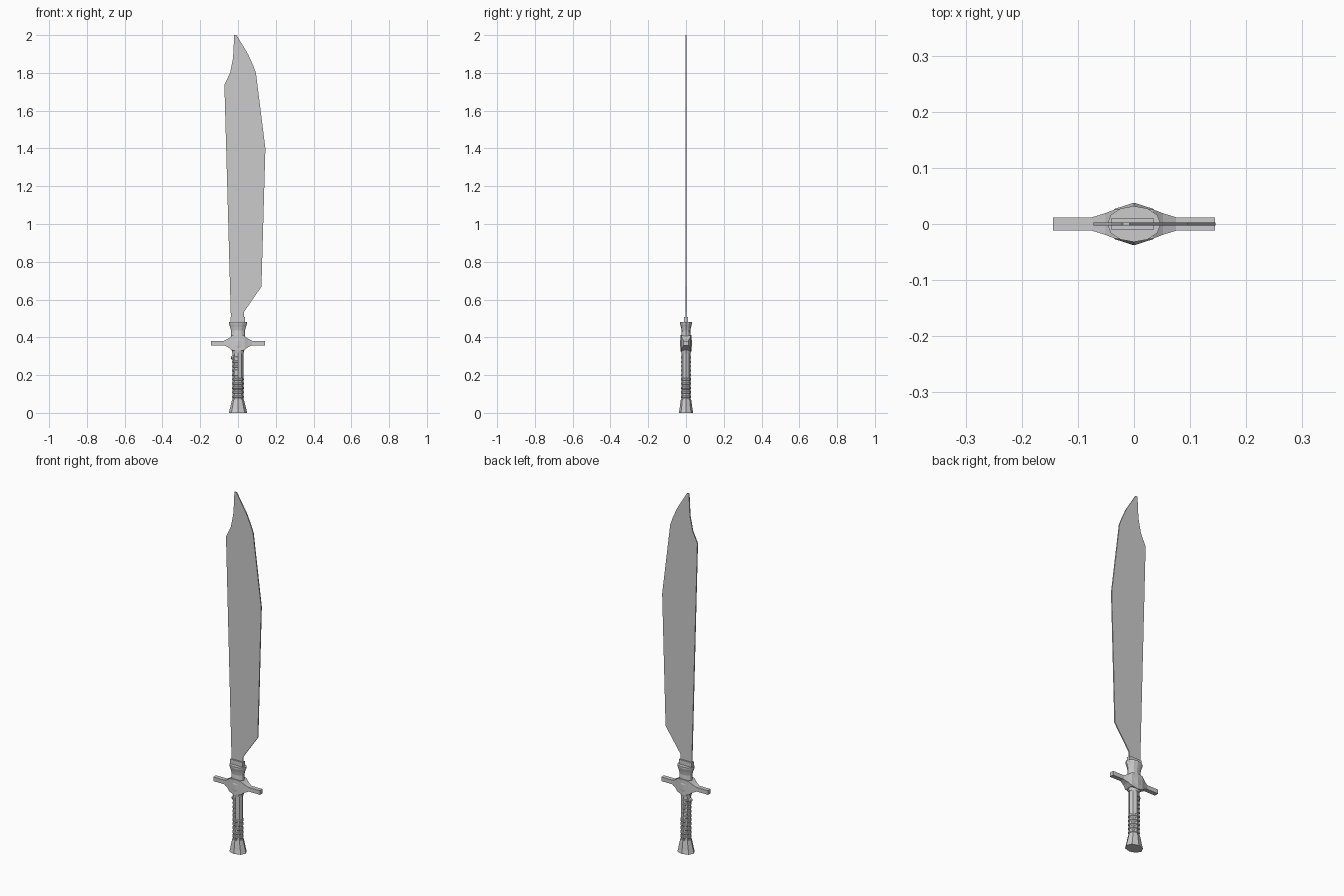
import bpy, bmesh, math

if "Cube" in bpy.data.objects:
    bpy.data.objects.remove(bpy.data.objects["Cube"])


def finish(name, bm):
    bmesh.ops.recalc_face_normals(bm, faces=bm.faces[:])
    me = bpy.data.meshes.new(name)
    bm.to_mesh(me)
    bm.free()
    ob = bpy.data.objects.new(name, me)
    bpy.context.collection.objects.link(ob)
    return ob


def loft(name, sections):
    """Skin a list of equally long closed point loops and cap the ends."""
    bm = bmesh.new()
    loops = [[bm.verts.new(p) for p in s] for s in sections]
    n = len(loops[0])
    for a, b in zip(loops, loops[1:]):
        for i in range(n):
            j = (i + 1) % n
            bm.faces.new((a[i], a[j], b[j], b[i]))
    bm.faces.new(loops[0][::-1])
    bm.faces.new(loops[-1])
    return finish(name, bm)


def oval(name, profile, sides):
    """Stack of oval sections (z, half width x, half depth y)."""
    return loft(name, [[(rx * math.cos(2 * math.pi * i / sides),
                         ry * math.sin(2 * math.pi * i / sides), z)
                        for i in range(sides)] for z, rx, ry in profile])


# Blade: flat outline with clipped point
outline = [(-0.037, 0.48), (0.032, 0.48), (0.032, 0.535), (0.124, 0.668),
           (0.145, 1.40), (0.095, 1.80), (0.08, 1.84), (0.053, 1.90),
           (-0.008, 2.0), (-0.02, 2.0), (-0.026, 1.88), (-0.042, 1.80),
           (-0.072, 1.737)]
loft("blade", [[(x, y, z) for x, z in outline] for y in (-0.003, 0.003)])

# Collar gripping the blade root
loft("blade_collar", [[(-0.041, -0.01, z), (0.036, -0.01, z),
                       (0.036, 0.01, z), (-0.041, 0.01, z)] for z in (0.46, 0.508)])

# Guard body, flared at the top and swelling at the crossbar
oval("guard_body", [(0.315, 0.029, 0.024), (0.335, 0.034, 0.028),
                    (0.355, 0.046, 0.031), (0.383, 0.046, 0.031),
                    (0.405, 0.037, 0.026), (0.435, 0.037, 0.023),
                    (0.455, 0.042, 0.027), (0.472, 0.048, 0.032),
                    (0.482, 0.048, 0.032)], 12)

# Crossbar arms, blended into the body
arm = [(0.0, 0.029, 0.325, 0.412), (0.034, 0.026, 0.333, 0.408),
       (0.052, 0.019, 0.347, 0.393), (0.075, 0.012, 0.358, 0.381),
       (0.144, 0.012, 0.358, 0.381)]
for side, s in (("left", -1), ("right", 1)):
    loft("crossbar_" + side, [[(s * x, -y, lo), (s * x, y, lo),
                               (s * x, y, hi), (s * x, -y, hi)]
                              for x, y, lo, hi in arm])

# Grip and flared pommel
oval("grip", [(0.06, 0.028, 0.024), (0.33, 0.028, 0.024)], 8)
oval("pommel", [(0.0, 0.049, 0.038), (0.02, 0.044, 0.034),
                (0.06, 0.034, 0.029), (0.072, 0.031, 0.027)], 8)

# Full grip rings on the lower half
for k in range(5):
    z = 0.086 + 0.023 * k
    oval(f"grip_ring_{k + 1}", [(z - 0.008, 0.027, 0.023), (z - 0.004, 0.031, 0.027),
                                (z + 0.004, 0.031, 0.027), (z + 0.008, 0.027, 0.023)], 8)

# Finger ridges on the spine side only
for k in range(5):
    z = 0.201 + 0.023 * k
    sections = []
    for i in range(5):
        a = math.pi / 2 + math.pi * i / 4
        c, s = math.cos(a), math.sin(a)
        sections.append([(rx * c, ry * s, z + dz) for rx, ry, dz in
                         ((0.026, 0.022, -0.008), (0.031, 0.026, -0.004),
                          (0.031, 0.026, 0.004), (0.026, 0.022, 0.008))])
    loft(f"finger_ridge_{k + 1}", sections)

# Small stud at the top of the ridges
bm = bmesh.new()
bmesh.ops.create_uvsphere(bm, u_segments=8, v_segments=6, radius=0.012)
bmesh.ops.translate(bm, verts=bm.verts[:], vec=(-0.026, 0, 0.293))
finish("grip_stud", bm)
